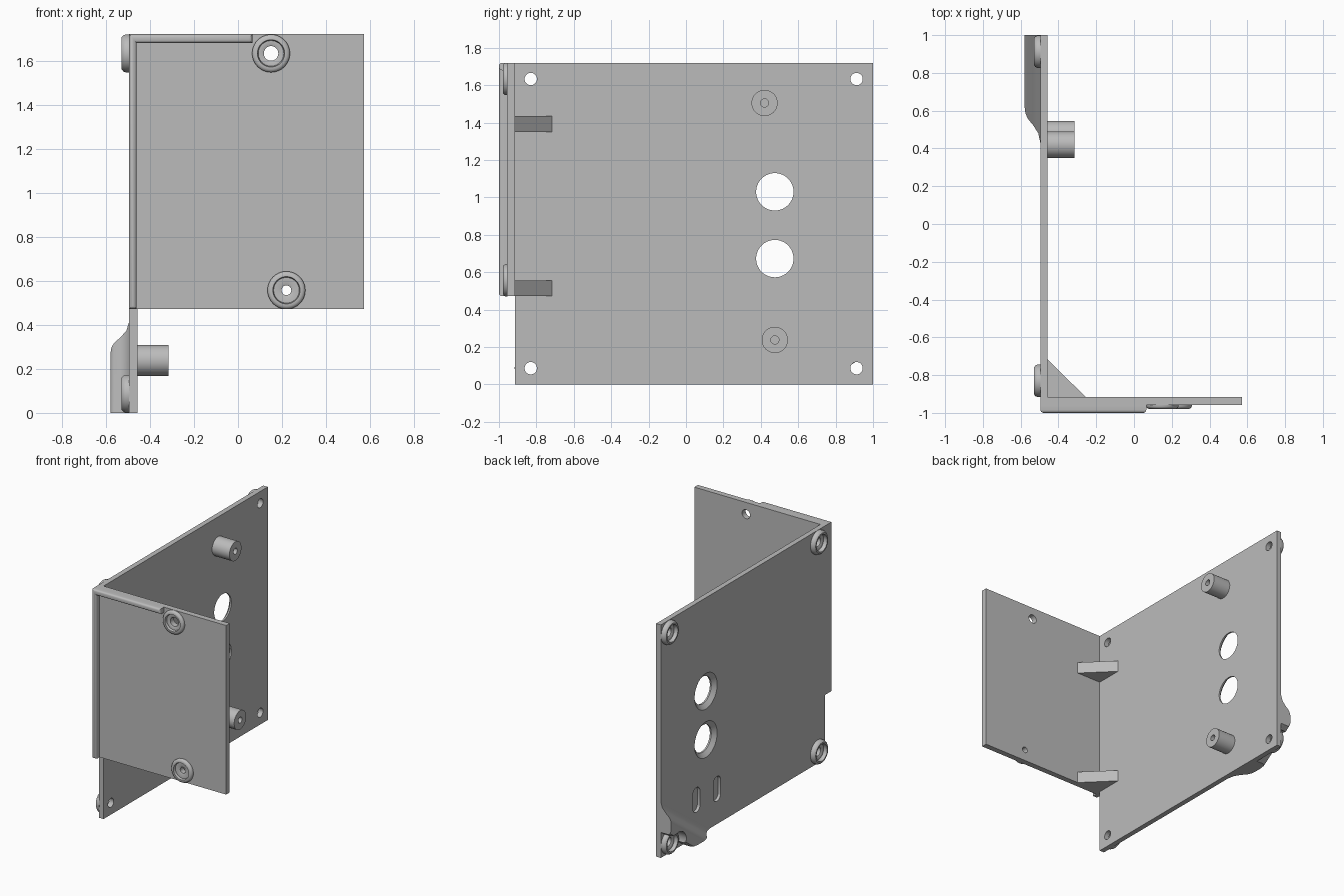
import bpy, bmesh, math
from mathutils import Vector

old = bpy.data.objects.get("Cube")
if old:
    bpy.data.objects.remove(old, do_unlink=True)

grey = bpy.data.materials.new("mid_grey")
grey.use_nodes = True
grey.diffuse_color = (0.5, 0.5, 0.5, 1)
grey.node_tree.nodes["Principled BSDF"].inputs["Base Color"].default_value = (0.5, 0.5, 0.5, 1)

OUT_SIDE = Vector((-1, 0, 0))
OUT_FRONT = Vector((0, -1, 0))
IN_SIDE = Vector((1, 0, 0))
SIDE_OUT, SIDE_IN = -0.495, -0.457      # side panel faces
FRONT_OUT, FRONT_IN = -0.957, -0.915    # front panel faces
TOP, FRONT_BOTTOM = 1.72, 0.472


def finish(name, bm):
    bmesh.ops.remove_doubles(bm, verts=bm.verts, dist=1e-5)
    bmesh.ops.recalc_face_normals(bm, faces=bm.faces)
    mesh = bpy.data.meshes.new(name)
    bm.to_mesh(mesh)
    bm.free()
    mesh.materials.append(grey)
    ob = bpy.data.objects.new(name, mesh)
    bpy.context.collection.objects.link(ob)
    return ob


def prism(name, pts, offset, bevel_y=None):
    """Extrude a flat outline; optionally round the edges lying on one y plane."""
    bm = bmesh.new()
    face = bm.faces.new([bm.verts.new(p) for p in pts])
    ext = bmesh.ops.extrude_face_region(bm, geom=[face])["geom"]
    bmesh.ops.translate(bm, vec=offset, verts=[g for g in ext if isinstance(g, bmesh.types.BMVert)])
    if bevel_y is not None:
        edges = [e for e in bm.edges if all(abs(v.co.y - bevel_y) < 1e-4 for v in e.verts)]
        bmesh.ops.bevel(bm, geom=edges, offset=0.016, segments=4, profile=0.5, affect='EDGES')
    return finish(name, bm)


def box(name, lo, hi):
    pts = [(lo[0], lo[1], lo[2]), (hi[0], lo[1], lo[2]), (hi[0], hi[1], lo[2]), (lo[0], hi[1], lo[2])]
    return prism(name, pts, (0, 0, hi[2] - lo[2]))


def lathe(name, profile, centre, axis, steps=40):
    """Spin a closed (radius, height) profile around an axis."""
    bm = bmesh.new()
    rot = axis.to_track_quat('Z', 'Y')
    rings = []
    for i in range(steps):
        a = 2 * math.pi * i / steps
        rings.append([bm.verts.new(Vector(centre) + rot @ Vector((r * math.cos(a), r * math.sin(a), h)))
                      for r, h in profile])
    n = len(profile)
    for i in range(steps):
        a, b = rings[i], rings[(i + 1) % steps]
        for j in range(n):
            k = (j + 1) % n
            if profile[j][0] == 0 and profile[k][0] == 0:
                continue
            bm.faces.new((a[j], a[k], b[k], b[j]))
    return finish(name, bm)


def rod(name, radius, lo, hi, centre, axis):
    return lathe(name, [(0, lo), (radius, lo), (radius, hi), (0, hi)], centre, axis)


def boolean(ob, cutter, operation='DIFFERENCE'):
    mod = ob.modifiers.new("cut", 'BOOLEAN')
    mod.operation, mod.solver, mod.object = operation, 'EXACT', cutter
    bpy.context.view_layer.objects.active = ob
    bpy.ops.object.modifier_apply(modifier=mod.name)
    bpy.data.objects.remove(cutter, do_unlink=True)


def boss(name, centre, axis, height, hole):
    """Round-edged collar with a shallow seat and a screw hole."""
    R = 0.086
    profile = [(hole, -0.003), (R, -0.003), (R, height * 0.45), (R - 0.004, height * 0.75),
               (R - 0.013, height), (0.062, height), (0.058, height * 0.2),
               (hole + 0.012, height * 0.2), (hole, 0)]
    return lathe(name, profile, centre, axis)


# Side and front panels
side = box("side_panel", (SIDE_OUT, FRONT_IN, 0), (SIDE_IN, 1, TOP))
front = box("front_panel", (SIDE_OUT, FRONT_OUT, FRONT_BOTTOM), (0.573, FRONT_IN, TOP))

# Raised rim along the top and outer edges of the front panel
rim_xz = [(SIDE_OUT, FRONT_BOTTOM), (-0.46, FRONT_BOTTOM), (-0.46, 1.68),
          (0.065, 1.68), (0.065, TOP), (SIDE_OUT, TOP)]
prism("front_rim", [(x, FRONT_OUT, z) for x, z in rim_xz], (0, -1 - FRONT_OUT, 0), bevel_y=-1)

# Corner screw bosses on the side panel
for y in (-0.83, 0.912):
    for z in (0.087, 1.633):
        c = (SIDE_OUT, y, z)
        boolean(side, rod("cutter", 0.033, -0.1, 0.1, c, OUT_SIDE))
        boss("side_boss", c, OUT_SIDE, 0.034, 0.033)

# Screw bosses on the front panel
for x, z, hole in ((0.15, 1.633, 0.033), (0.22, 0.557, 0.022)):
    c = (x, FRONT_OUT, z)
    boolean(front, rod("cutter", hole, -0.1, 0.1, c, OUT_FRONT))
    boss("front_boss", c, OUT_FRONT, 0.022, hole)

# Two large openings, flared on the outside
for z in (1.03, 0.673):
    flare = [(0, -0.1), (0.1, -0.1), (0.1, -0.026), (0.134, 0.002), (0.134, 0.05), (0, 0.05)]
    boolean(side, lathe("cutter", flare, (SIDE_OUT, 0.475, z), OUT_SIDE, 56))

# Two blind slots on the outside
for y, z in ((0.345, 0.26), (0.585, 0.27)):
    outline = []
    for i in range(24):
        a = 2 * math.pi * (i + 0.5) / 24
        outline.append((SIDE_OUT - 0.05, y + 0.042 * math.cos(a),
                        z + 0.042 * math.sin(a) + math.copysign(0.05, math.sin(a))))
    boolean(side, prism("cutter", outline, (0.072, 0, 0)))

# Hollow standoffs on the inside
for y, z in ((0.42, 1.505), (0.475, 0.238)):
    tube = rod("standoff", 0.07, -0.003, 0.142, (SIDE_IN, y, z), IN_SIDE)
    boolean(tube, rod("cutter", 0.022, 0.02, 0.2, (SIDE_IN, y, z), IN_SIDE))

# Triangular corner gussets
for z in (FRONT_BOTTOM, 1.35):
    prism("gusset", [(SIDE_IN, FRONT_IN, z), (-0.257, FRONT_IN, z), (SIDE_IN, -0.717, z)], (0, 0, 0.085))

# Diagonal ridge across the lower rear corner, hollowed around the boss
along = Vector((0, 0.57, 0.41)).normalized()
across = Vector((0, along.z, -along.y))
section = [(0, -0.004), (0, 0.001), (0.03, 0.012), (0.055, 0.04), (0.075, 0.068), (0.092, 0.08),
           (0.11, 0.084), (0.15, 0.084), (0.172, 0.076), (0.18, 0.06), (0.18, -0.004)]
start = Vector((SIDE_OUT, 0.43, 0)) - along * 0.3
ridge = prism("corner_ridge", [start + across * t + OUT_SIDE * h for t, h in section], along * 1.5)
boolean(ridge, box("cutter", (-1, 0, 0), (0, 1, 0.412)), 'INTERSECT')
boolean(ridge, rod("cutter", 0.092, 0.001, 0.2, (SIDE_OUT, 0.912, 0.087), OUT_SIDE))

# Smooth the round parts while keeping hard edges
for ob in bpy.context.scene.objects:
    ob.select_set(ob.type == 'MESH')
bpy.context.view_layer.objects.active = side
bpy.ops.object.shade_smooth_by_angle(angle=math.radians(32))
